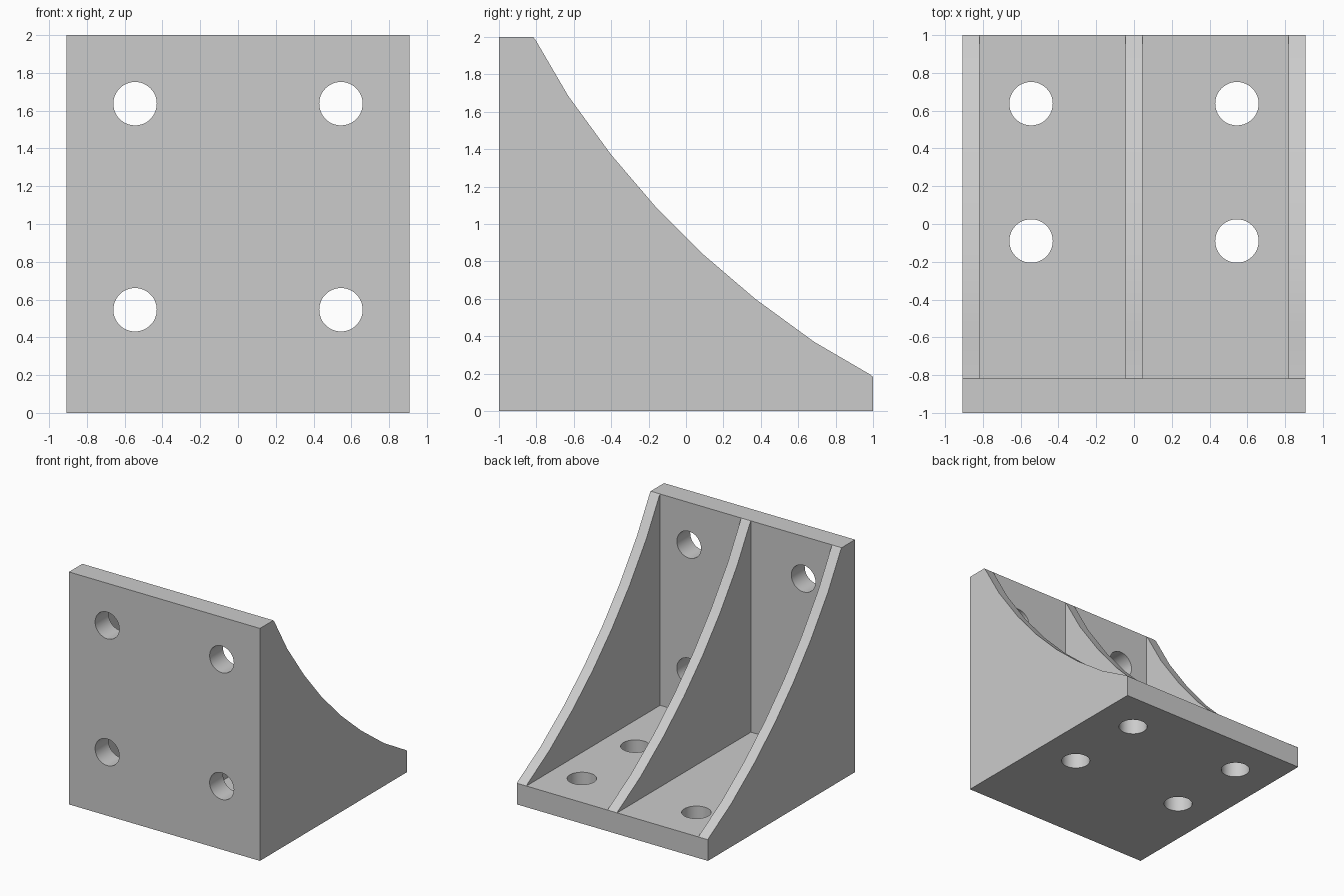
import bpy, bmesh, math
from mathutils import Matrix, Vector

if "Cube" in bpy.data.objects:
    bpy.data.objects.remove(bpy.data.objects["Cube"])

HALF_W, WALL, RIB = 0.909, 0.182, 0.09
HOLE_R, HOLE_X = 0.115, 0.545


def make_object(name, bm):
    bmesh.ops.recalc_face_normals(bm, faces=bm.faces)
    mesh = bpy.data.meshes.new(name)
    bm.to_mesh(mesh)
    bm.free()
    obj = bpy.data.objects.new(name, mesh)
    bpy.context.collection.objects.link(obj)
    return obj


def add_box(bm, lo, hi):
    lo, hi = Vector(lo), Vector(hi)
    size = hi - lo
    bmesh.ops.create_cube(bm, size=1, matrix=Matrix.Translation((lo + hi) / 2) @ Matrix.Diagonal((*size, 1)))


def add_hole(bm, center, rotation):
    bmesh.ops.create_cone(bm, cap_ends=True, segments=48, radius1=HOLE_R, radius2=HOLE_R,
                          depth=0.4, matrix=Matrix.Translation(center) @ rotation)


# Side profile (y, z): upper half of the curve, mirrored across the diagonal
upper = [(-1 + WALL, 2), (-0.805, 1.985), (-0.63, 1.685), (-0.40, 1.37), (-0.165, 1.095)]
lower = [(z - 1, y + 1) for y, z in reversed(upper)]
profile = [(-1, 0), (-1, 2)] + upper + lower + [(1, 0)]

# Solid bracket body
bm = bmesh.new()
face = bm.faces.new([bm.verts.new((-HALF_W, y, z)) for y, z in profile])
ext = bmesh.ops.extrude_face_region(bm, geom=[face])
bmesh.ops.translate(bm, vec=(2 * HALF_W, 0, 0),
                    verts=[v for v in ext["geom"] if isinstance(v, bmesh.types.BMVert)])
bracket = make_object("corner_bracket", bm)

# Two pockets that leave three ribs
bm = bmesh.new()
for x0, x1 in ((RIB / 2, HALF_W - RIB), (RIB - HALF_W, -RIB / 2)):
    add_box(bm, (x0, -1 + WALL, WALL), (x1, 1.3, 2.3))
pockets = make_object("pocket_cutter", bm)

# Four bolt holes in the upright plate and four in the base
bm = bmesh.new()
for x in (-HOLE_X, HOLE_X):
    for z in (0.546, 1.637):
        add_hole(bm, (x, -0.95, z), Matrix.Rotation(math.pi / 2, 4, 'X'))
    for y in (-0.09, 0.637):
        add_hole(bm, (x, y, 0.05), Matrix.Identity(4))
holes = make_object("hole_cutter", bm)

# Cut, then remove the cutters
bpy.context.view_layer.objects.active = bracket
bracket.select_set(True)
for cutter in (pockets, holes):
    mod = bracket.modifiers.new("cut", 'BOOLEAN')
    mod.operation, mod.solver, mod.object = 'DIFFERENCE', 'EXACT', cutter
    bpy.ops.object.modifier_apply(modifier=mod.name)
    cutter.hide_render = True
for cutter in (pockets, holes):
    bpy.data.objects.remove(cutter)

# One grey colour, smooth curve and holes with sharp edges
grey = bpy.data.materials.new("light_grey")
grey.diffuse_color = (0.6, 0.6, 0.6, 1)
grey.use_nodes = True
grey.node_tree.nodes["Principled BSDF"].inputs["Base Color"].default_value = grey.diffuse_color
bracket.data.materials.clear()
bracket.data.materials.append(grey)
bpy.ops.object.shade_smooth_by_angle(angle=math.radians(30))
